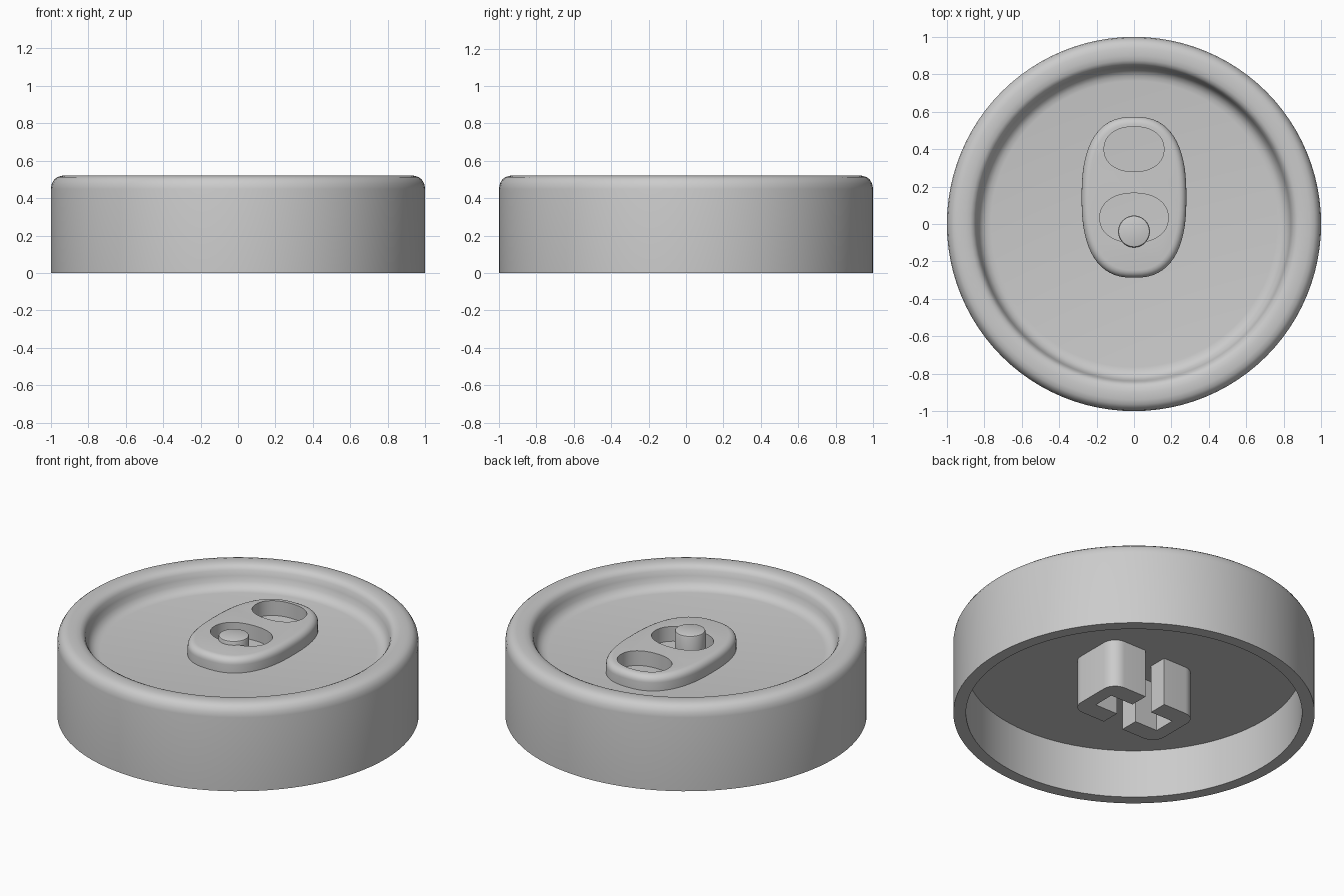
import bpy, bmesh, math

if "Cube" in bpy.data.objects:
    bpy.data.objects.remove(bpy.data.objects["Cube"])

grey = bpy.data.materials.new("plain grey")
grey.diffuse_color = (0.6, 0.6, 0.6, 1)
grey.use_nodes = True
grey.node_tree.nodes["Principled BSDF"].inputs["Base Color"].default_value = grey.diffuse_color


def oval(a, b, z, cx=0.0, cy=0.0, power=2.0, n=64):
    """Superellipse ring of points at height z."""
    pts = []
    for i in range(n):
        t = 2 * math.pi * i / n
        c, s = math.cos(t), math.sin(t)
        pts.append((cx + a * math.copysign(abs(c) ** (2 / power), c),
                    cy + b * math.copysign(abs(s) ** (2 / power), s), z))
    return pts


def loft(name, rings):
    """Skin a stack of equal rings and cap both ends."""
    bm = bmesh.new()
    loops = [[bm.verts.new(p) for p in ring] for ring in rings]
    n = len(loops[0])
    for lo, hi in zip(loops, loops[1:]):
        for i in range(n):
            j = (i + 1) % n
            bm.faces.new((lo[i], lo[j], hi[j], hi[i]))
    bm.faces.new(loops[0][::-1])
    bm.faces.new(loops[-1])
    bmesh.ops.recalc_face_normals(bm, faces=bm.faces)
    mesh = bpy.data.meshes.new(name)
    bm.to_mesh(mesh)
    bm.free()
    mesh.materials.append(grey)
    ob = bpy.data.objects.new(name, mesh)
    bpy.context.collection.objects.link(ob)
    return ob


def smooth(ob, angle=35):
    bpy.ops.object.select_all(action='DESELECT')
    ob.select_set(True)
    bpy.context.view_layer.objects.active = ob
    bpy.ops.object.shade_smooth_by_angle(angle=math.radians(angle))


FLOOR, CEILING = 0.39, 0.295

# Shell: hollow underside, outer wall, rounded rim and recessed lid
profile = [(0.93, CEILING), (0.93, 0), (1, 0), (1, 0.45), (0.995, 0.478),
           (0.981, 0.501), (0.965, 0.513), (0.94, 0.52), (0.90, 0.52),
           (0.875, 0.516), (0.858, 0.507), (0.846, 0.49), (0.838, 0.46),
           (0.829, 0.43), (0.813, 0.407), (0.79, 0.394), (0.765, FLOOR)]
smooth(loft("lid_shell", [oval(r, r, z, n=96) for r, z in profile]))

# Pull tab with rounded top edge
TAB_Y, TAB_TOP, ROUND = 0.143, 0.48, 0.04
rings = [oval(0.28, 0.43, FLOOR - 0.02, cy=TAB_Y, power=2.5)]
for k in range(6):
    t = math.pi / 2 * k / 5
    d = ROUND * (1 - math.cos(t))
    rings.append(oval(0.28 - d, 0.43 - d, TAB_TOP - ROUND * (1 - math.sin(t)),
                      cy=TAB_Y, power=2.5))
tab = loft("pull_tab", rings)

# Finger hole and rivet hole cut through the tab
for name, a, b, cy in (("finger_hole_cutter", 0.16, 0.12, 0.40),
                       ("rivet_hole_cutter", 0.183, 0.132, 0.033)):
    cutter = loft(name, [oval(a, b, z, cy=cy, power=2.2, n=48) for z in (0.3, 0.6)])
    cutter.hide_render = True
    mod = tab.modifiers.new(name, 'BOOLEAN')
    mod.operation = 'DIFFERENCE'
    mod.solver = 'EXACT'
    mod.object = cutter
    bpy.ops.object.select_all(action='DESELECT')
    tab.select_set(True)
    bpy.context.view_layer.objects.active = tab
    bpy.ops.object.modifier_apply(modifier=name)
    bpy.data.objects.remove(cutter)
smooth(tab)

# Rivet button
smooth(loft("rivet", [oval(r, r, z, cy=-0.04, n=48) for r, z in
                      ((0.085, FLOOR - 0.02), (0.085, 0.495), (0.082, 0.502), (0.075, 0.505))]))

# Mounting stem: two mirrored C-shaped halves leaving a cross-shaped socket
HX, HY, SLOT, ARM, R = 0.30, 0.18, 0.067, 0.22, 0.08
corner = [(HX - R + R * math.cos(t), HY - R + R * math.sin(t))
          for t in (math.pi / 2 * k / 8 for k in range(9))]
half = ([(SLOT, -HY)] + [(x, -y) for x, y in corner[::-1]] + corner +
        [(SLOT, HY), (SLOT, SLOT), (ARM, SLOT), (ARM, -SLOT), (SLOT, -SLOT)])
for name, side in (("stem_right", 1), ("stem_left", -1)):
    smooth(loft(name, [[(side * x, y, z) for x, y in half] for z in (0, CEILING + 0.02)]))
